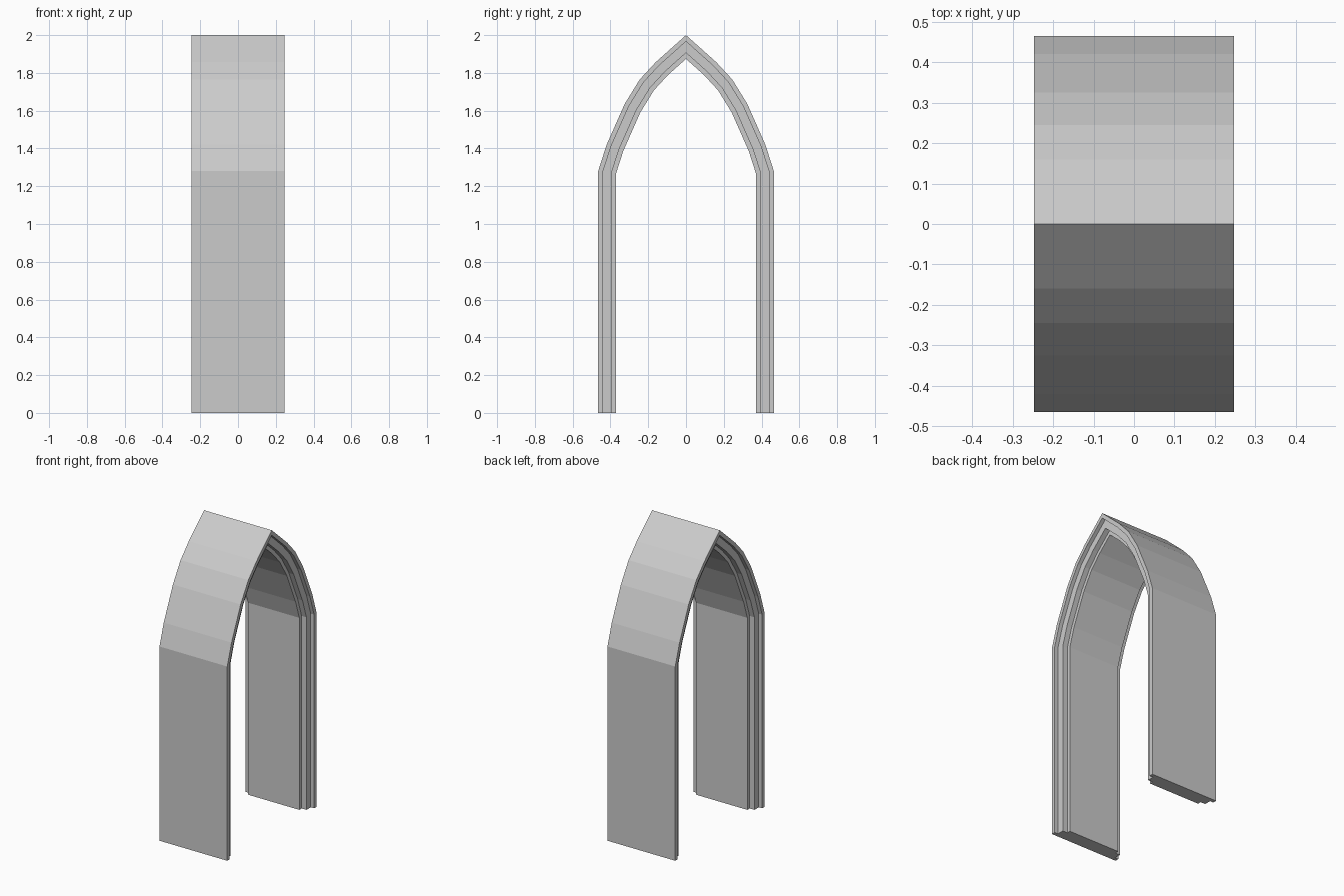
import bpy
import bmesh
from mathutils import Vector

if "Cube" in bpy.data.objects:
    bpy.data.objects.remove(bpy.data.objects["Cube"], do_unlink=True)

# Plain grey stone
stone = bpy.data.materials.new("grey_stone")
stone.use_nodes = True
grey = (0.6, 0.6, 0.6, 1.0)
stone.diffuse_color = grey
stone.node_tree.nodes["Principled BSDF"].inputs["Base Color"].default_value = grey

# Outer line of the pointed arch in (y, z): one side, then mirrored
half = [(0.465, 0), (0.465, 1.28), (0.42, 1.42), (0.325, 1.635),
        (0.245, 1.765), (0.16, 1.857), (0, 2)]
path = [Vector(p) for p in half]
path += [Vector((-y, z)) for y, z in reversed(half[:-1])]

# Stepped moulding: (depth inward from outer line, half width in x)
steps = [(0, 0.247), (0.025, 0.247), (0.025, 0.222),
         (0.07, 0.222), (0.07, 0.187), (0.094, 0.187)]
section = steps + [(d, -x) for d, x in reversed(steps)]


def inward(i):
    """Mitred inward direction at a path point."""
    normals = []
    for a, b in ((i - 1, i), (i, i + 1)):
        if a >= 0 and b < len(path):
            t = (path[b] - path[a]).normalized()
            normals.append(Vector((-t.y, t.x)))
    m = sum(normals, Vector((0, 0))).normalized()
    return m / m.dot(normals[0])


# Sweep the moulding along the arch
bm = bmesh.new()
rings = []
for i, p in enumerate(path):
    n = inward(i)
    rings.append([bm.verts.new((x, *(p + n * d))) for d, x in section])
count = len(section)
for r, s in zip(rings, rings[1:]):
    for k in range(count):
        j = (k + 1) % count
        bm.faces.new((r[k], r[j], s[j], s[k]))
bm.faces.new(rings[0])
bm.faces.new(rings[-1])
bmesh.ops.recalc_face_normals(bm, faces=bm.faces[:])

mesh = bpy.data.meshes.new("pointed_arch")
bm.to_mesh(mesh)
bm.free()
mesh.materials.append(stone)
arch = bpy.data.objects.new("pointed_arch", mesh)
bpy.context.collection.objects.link(arch)
